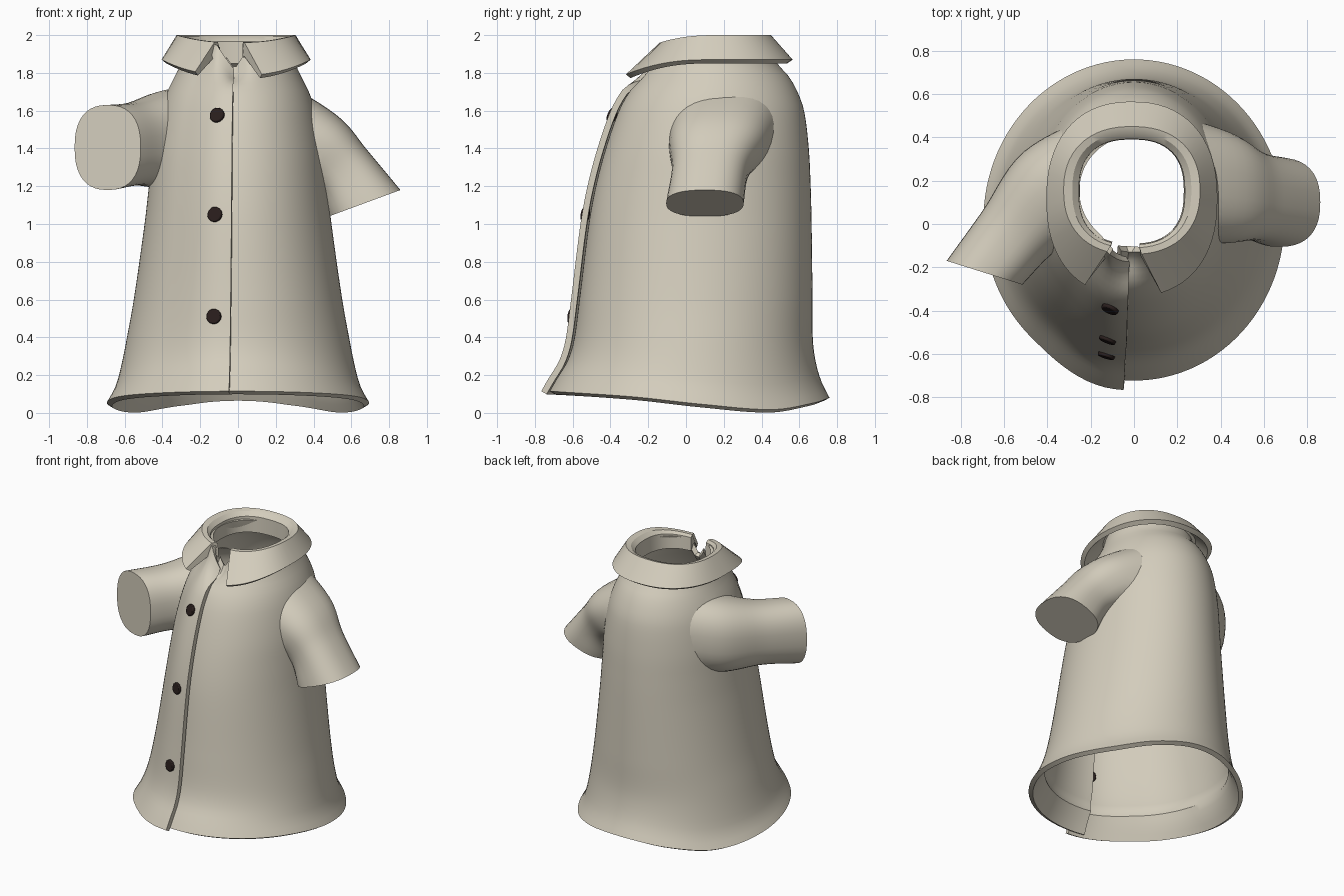
import bpy, bmesh, math
from mathutils import Vector

if "Cube" in bpy.data.objects:
    bpy.data.objects.remove(bpy.data.objects["Cube"])

def material(name, rgb):
    m = bpy.data.materials.new(name)
    m.diffuse_color = (*rgb, 1)
    m.use_nodes = True
    m.node_tree.nodes["Principled BSDF"].inputs["Base Color"].default_value = m.diffuse_color
    return m

CLOTH = material("beige cloth", (0.655, 0.61, 0.505))
DARK = material("dark brown", (0.022, 0.013, 0.012))

def finish(name, verts, faces, mat, angle=35, fix=True):
    me = bpy.data.meshes.new(name)
    me.from_pydata(verts, [], faces)
    if fix:
        bm = bmesh.new()
        bm.from_mesh(me)
        bmesh.ops.recalc_face_normals(bm, faces=bm.faces)
        bm.to_mesh(me)
        bm.free()
    me.materials.append(mat)
    ob = bpy.data.objects.new(name, me)
    bpy.context.collection.objects.link(ob)
    smooth(ob, angle)
    return ob

def smooth(ob, angle=35):
    bpy.ops.object.select_all(action='DESELECT')
    ob.select_set(True)
    bpy.context.view_layer.objects.active = ob
    bpy.ops.object.shade_smooth_by_angle(angle=math.radians(angle))

def apply(ob, mod):
    bpy.context.view_layer.objects.active = ob
    bpy.ops.object.modifier_apply(modifier=mod.name)

def subtract(ob, tool):
    mod = ob.modifiers.new("trim", 'BOOLEAN')
    mod.operation, mod.object, mod.solver = 'DIFFERENCE', tool, 'EXACT'
    apply(ob, mod)

def hermite(table, t):
    """Smooth interpolation of rows (key, values...) at key t."""
    n = len(table)
    i = max(k for k in range(n - 1) if k == 0 or table[k][0] <= t)
    a, b = table[i], table[i + 1]
    p, q = table[max(i - 1, 0)], table[min(i + 2, n - 1)]
    h = b[0] - a[0]
    s = (t - a[0]) / h
    out = []
    for k in range(1, len(a)):
        ma = (b[k] - p[k]) / (b[0] - p[0]) * h
        mb = (q[k] - a[k]) / (q[0] - a[0]) * h
        out.append((2*s**3 - 3*s*s + 1) * a[k] + (s**3 - 2*s*s + s) * ma
                   + (3*s*s - 2*s**3) * b[k] + (s**3 - s*s) * mb)
    return out

def step(x):
    x = min(max(x, 0), 1)
    return x * x * (3 - 2 * x)

def grid_faces(rows, cols, wrap=False):
    return [(r*cols + c, r*cols + (c+1) % cols, (r+1)*cols + (c+1) % cols, (r+1)*cols + c)
            for r in range(rows - 1) for c in range(cols if wrap else cols - 1)]

# Body profile: height, half width, front y, back y
PROFILE = [(0.07, .695, -.723, .76), (.15, .65, -.68, .72), (.25, .62, -.63, .69),
           (.38, .592, -.595, .672), (.6, .552, -.565, .67), (1.0, .495, -.515, .665),
           (1.2, .472, -.478, .66), (1.4, .45, -.425, .65), (1.6, .41, -.355, .625),
           (1.7, .375, -.30, .59), (1.78, .335, -.235, .545), (1.86, .30, -.175, .475),
           (1.95, .285, -.13, .437)]
# Hem height by cosine of the angle from the front
HEM = [(-1, .08), (-.9, .055), (-.6, .018), (-.1, .045), (.4, .085), (1, .115)]
FLAP = 0.065   # angle of the overlapping edge

def shell(a, z, inset=0.0, flap=True):
    rx, yf, yb = hermite(PROFILE, z)
    c = math.cos(a)
    off = -inset
    if flap:
        off += 0.045 * step((a - (2 * math.pi - 0.75)) / 0.62)
    x = (rx + off) * math.sin(a)
    y = (yf + yb) / 2 - ((yb - yf) / 2 + off) * c
    dz = (hermite(HEM, c)[0] - .07) * (1 - step((z - .07) / .35))
    # V notch at the neck
    away = abs((a + FLAP + math.pi) % (2 * math.pi) - math.pi)
    dz -= 0.13 * max(0, 1 - away / .3) * step((z - 1.7) / .25)
    return Vector((x, y, z + dz))

# Shirt body: thin open sheet with a thick hem and a thick overlapping edge
ROWS, COLS = 48, 110
heights = [.07 + 1.88 * (r / (ROWS - 1)) for r in range(ROWS)]
start, end = -0.21, 2 * math.pi - FLAP
verts = [shell(start + (end - start) * c / (COLS - 1), z) for z in heights for c in range(COLS)]
body = finish("shirt_body", verts, grid_faces(ROWS, COLS), CLOTH, fix=False)
thick = body.vertex_groups.new(name="thick")
thick.add([r * COLS + c for r in range(ROWS) for c in range(COLS)
           if heights[r] < .27 or heights[r] > 1.84 or c >= COLS - 2], 1, 'REPLACE')
sol = body.modifiers.new("thickness", 'SOLIDIFY')
sol.thickness, sol.offset = 0.033, -1
sol.vertex_group, sol.thickness_vertex_group = "thick", 0.12
apply(body, sol)

# Helper that trims the sleeves at the body wall
verts = [shell(2 * math.pi * c / COLS, z, .002, False) for z in heights for c in range(COLS)]
caps = [tuple(range(COLS)), tuple(range((ROWS - 1) * COLS, ROWS * COLS))]
cutter = finish("trim_helper", verts, grid_faces(ROWS, COLS, True) + caps, CLOTH)
cutter.hide_render = True

def power(v, e):
    return math.copysign(abs(v)**e, v)

def sleeve(name, table, n=40, steps=20):
    """table rows: key, centre xyz, half axis u xyz, half axis v xyz"""
    verts = []
    for s in range(steps):
        r = hermite(table, (len(table) - 1) * s / (steps - 1))
        c, u, v = Vector(r[:3]), Vector(r[3:6]), Vector(r[6:])
        for k in range(n):
            a = 2 * math.pi * k / n
            verts.append(c + u * power(math.cos(a), .82) + v * power(math.sin(a), .82))
    ends = [tuple(range(n)), tuple(range((steps - 1) * n, steps * n))]
    ob = finish(name, verts, grid_faces(steps, n, True) + ends, CLOTH)
    subtract(body, ob)          # open the armhole
    subtract(ob, cutter)
    # remove the wall left across the armhole
    bm = bmesh.new()
    bm.from_mesh(ob.data)
    near = lambda p: (cutter.closest_point_on_mesh(p)[1] - p).length < .003
    wall = [f for f in bm.faces if near(f.calc_center_median()) and all(near(v.co) for v in f.verts)]
    bmesh.ops.delete(bm, geom=wall, context='FACES')
    bm.to_mesh(ob.data)
    bm.free()
    smooth(ob)

# Sleeves: one swung forward, one hanging down
sleeve("left_sleeve", [
    (0, -.10, .30, 1.49, -.12, .20, 0, 0, 0, .26),
    (1, -.36, .155, 1.45, -.16, .17, 0, 0, 0, .26),
    (2, -.54, -.04, 1.425, -.16, .10, 0, 0, 0, .22),
    (3, -.69, -.225, 1.405, -.175, .055, 0, 0, 0, .225)])
sleeve("right_sleeve", [
    (0, .10, .22, 1.50, .12, 0, .27, 0, .31, 0),
    (1, .40, .17, 1.41, .13, 0, .16, 0, .26, 0),
    (2, .55, .13, 1.285, .135, 0, .105, 0, .205, 0),
    (3, .67, .10, 1.11, .19, 0, .07, 0, .205, 0)])
smooth(body)
bpy.data.objects.remove(cutter)

# Collar: closed section swept round the neck
# half width, front y, back y, height, front dip, right and left end angles, roundness
SECTION = [(.24, -.09, .39, 1.85, 0, 5, 17, .8), (.245, -.095, .392, 1.965, .02, 5, 17, .8),
           (.275, -.11, .42, 1.992, .03, 5, 17, .84), (.315, -.14, .45, 2.0, .04, 6, 18, .87),
           (.395, -.335, .565, 1.87, .085, 17, 30, .87), (.37, -.31, .535, 1.85, .085, 17, 30, .87),
           (.295, -.15, .445, 1.93, .04, 6, 18, .87)]
N = 56
verts = []
for c in range(N):
    for rx, yf, yb, z, dip, right, left, e in SECTION:
        a = math.radians(right + (360 - left - right) * c / (N - 1))
        s, k = math.sin(a), math.cos(a)
        verts.append((rx * power(s, e) - .01,
                      (yf + yb) / 2 - (yb - yf) / 2 * power(k, e),
                      z - dip * max(k, 0)**2))
M = len(SECTION)
finish("collar", verts, grid_faces(N, M, True) +
       [tuple(range(M)), tuple(range((N - 1) * M, N * M))], CLOTH, 30)

# Buttons seated on the front flap
for i, (x, z) in enumerate([(-.10, 1.575), (-.112, 1.05), (-.118, .51)]):
    a = 2 * math.pi + math.asin(x / hermite(PROFILE, z)[0])
    p = shell(a, z)
    nrm = (shell(a + .01, z) - shell(a - .01, z)).cross(shell(a, z + .01) - shell(a, z - .01)).normalized()
    bpy.ops.mesh.primitive_cylinder_add(vertices=20, radius=.04, depth=.026, location=p + nrm * .001,
                                        rotation=nrm.to_track_quat('Z', 'Y').to_euler())
    ob = bpy.context.object
    ob.name = f"button_{i + 1}"
    ob.data.materials.append(DARK)
    bev = ob.modifiers.new("rounded", 'BEVEL')
    bev.width, bev.segments = .006, 2
    smooth(ob)
